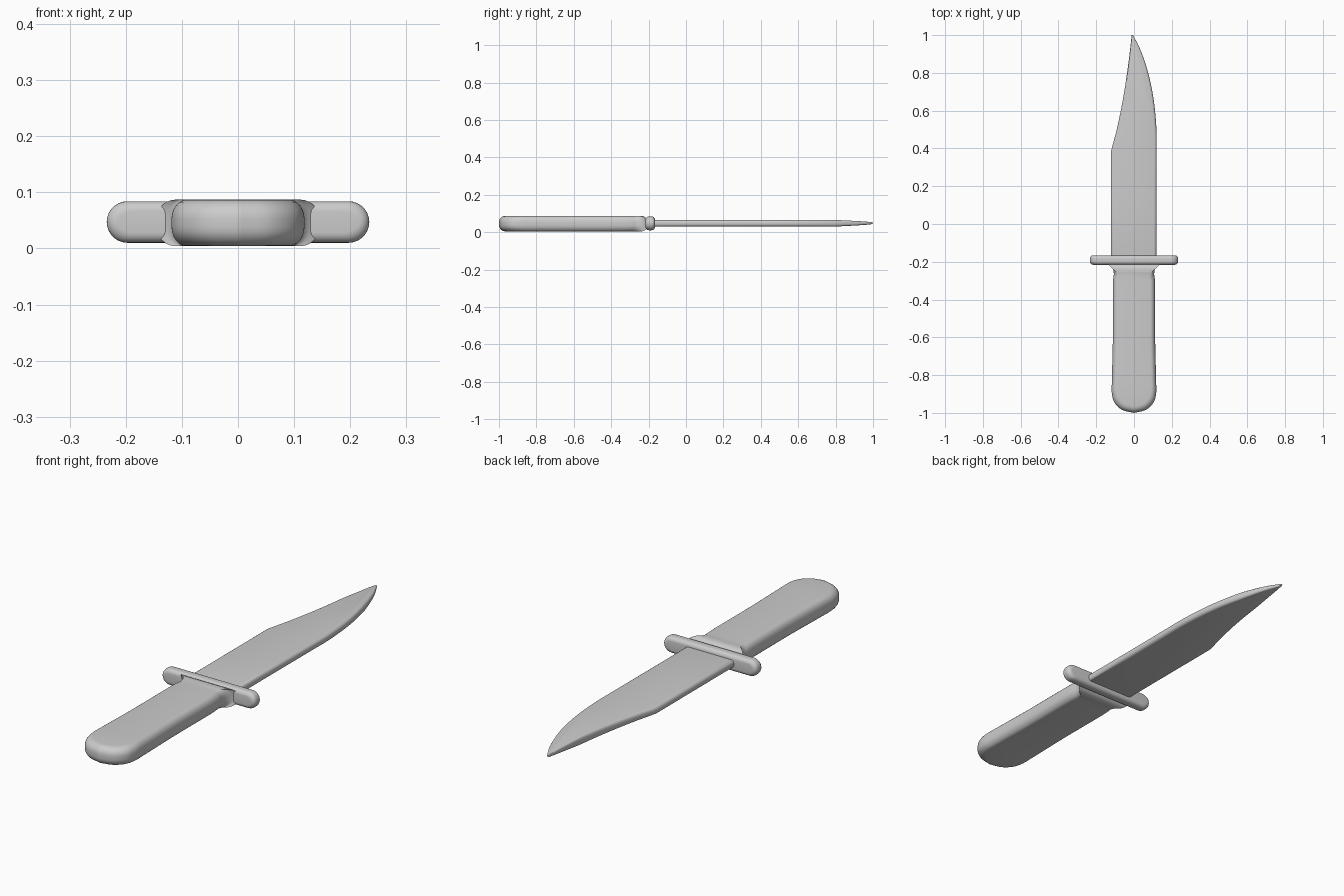
import bpy, bmesh, math
from mathutils import Vector

if "Cube" in bpy.data.objects:
    bpy.data.objects.remove(bpy.data.objects["Cube"])

gray = bpy.data.materials.new("plain_gray")
gray.diffuse_color = (0.6, 0.6, 0.6, 1)
gray.use_nodes = True
gray.node_tree.nodes["Principled BSDF"].inputs["Base Color"].default_value = gray.diffuse_color


def spline(points, n=8):
    """Smooth open curve through 2D points."""
    p = [Vector(q) for q in points]
    p = [2 * p[0] - p[1]] + p + [2 * p[-1] - p[-2]]
    out = []
    for i in range(1, len(p) - 2):
        a, b, c, d = p[i - 1:i + 3]
        for k in range(n):
            t = k / n
            out.append(0.5 * (2 * b + (c - a) * t + (2 * a - 5 * b + 4 * c - d) * t * t
                              + (3 * b - a - 3 * c + d) * t ** 3))
    return [tuple(v) for v in out] + [tuple(points[-1])]


def rounded_slab(name, outline, low, high, r, place, steps=6):
    """Stack an outline between two heights with rounded rims of radius r."""
    us, vs = zip(*outline)
    cu, cv = (min(us) + max(us)) / 2, (min(vs) + max(vs)) / 2
    hu, hv = max(us) - cu, max(vs) - cv
    angles = [math.pi / 2 * i / steps for i in range(steps + 1)]
    levels = [(low + r * (1 - math.cos(a)), r * (1 - math.sin(a))) for a in angles]
    levels += [(high - r * (1 - math.cos(a)), r * (1 - math.sin(a))) for a in reversed(angles)]
    bm = bmesh.new()
    rings = [[bm.verts.new(place(cu + (u - cu) * (1 - d / hu), cv + (v - cv) * (1 - d / hv), h))
              for u, v in outline] for h, d in levels]
    n = len(outline)
    for a, b in zip(rings, rings[1:]):
        for i in range(n):
            j = (i + 1) % n
            bm.faces.new((a[i], a[j], b[j], b[i]))
    bm.faces.new(rings[0][::-1])
    bm.faces.new(rings[-1])
    bmesh.ops.recalc_face_normals(bm, faces=bm.faces)
    mesh = bpy.data.meshes.new(name)
    bm.to_mesh(mesh)
    bm.free()
    obj = bpy.data.objects.new(name, mesh)
    bpy.context.collection.objects.link(obj)
    mesh.materials.append(gray)
    bpy.ops.object.select_all(action='DESELECT')
    bpy.context.view_layer.objects.active = obj
    obj.select_set(True)
    bpy.ops.object.shade_smooth_by_angle(angle=math.radians(40))
    return obj


# Handle with rounded butt and flared shoulders
side = spline([(0.145, -0.205), (0.12, -0.225), (0.107, -0.26), (0.112, -0.33), (0.112, -0.6),
               (0.117, -0.82), (0.117, -0.9), (0.1, -0.95), (0.06, -0.985), (0, -1.0)])
handle = side + [(-x, y) for x, y in reversed(side[:-1])]
rounded_slab("handle", handle, 0.004, 0.087, 0.034, lambda u, v, h: (u, v, h))

# Cross guard with round ends
R, E = 0.037, 0.197
guard = [(s * (E + R * math.cos(a)), 0.047 + s * R * math.sin(a))
         for s in (1, -1) for a in [math.pi * (i / 14 - 0.5) for i in range(15)]]
rounded_slab("guard", guard, -0.216, -0.166, 0.018, lambda u, v, h: (u, h, v))


# Clip point blade, thinning towards the tip
def blade_point(u, v, h):
    t = min(1, max(0, (1 - v) / 0.2))
    return (u, v, 0.048 + (h - 0.048) * (0.25 + 0.75 * t ** 0.7))


clip = spline([(-0.012, 1.0), (-0.03, 0.85), (-0.055, 0.68), (-0.087, 0.52), (-0.123, 0.38)])
edge = spline([(0.12, 0.35), (0.119, 0.5), (0.104, 0.66), (0.075, 0.8), (0.035, 0.92), (-0.005, 1.0)])
blade = [(-0.123, 0.1), (-0.123, -0.19), (0.119, -0.19), (0.119, 0.1)] + edge + clip
rounded_slab("blade", blade, 0.03, 0.065, 0.014, blade_point, 4)
